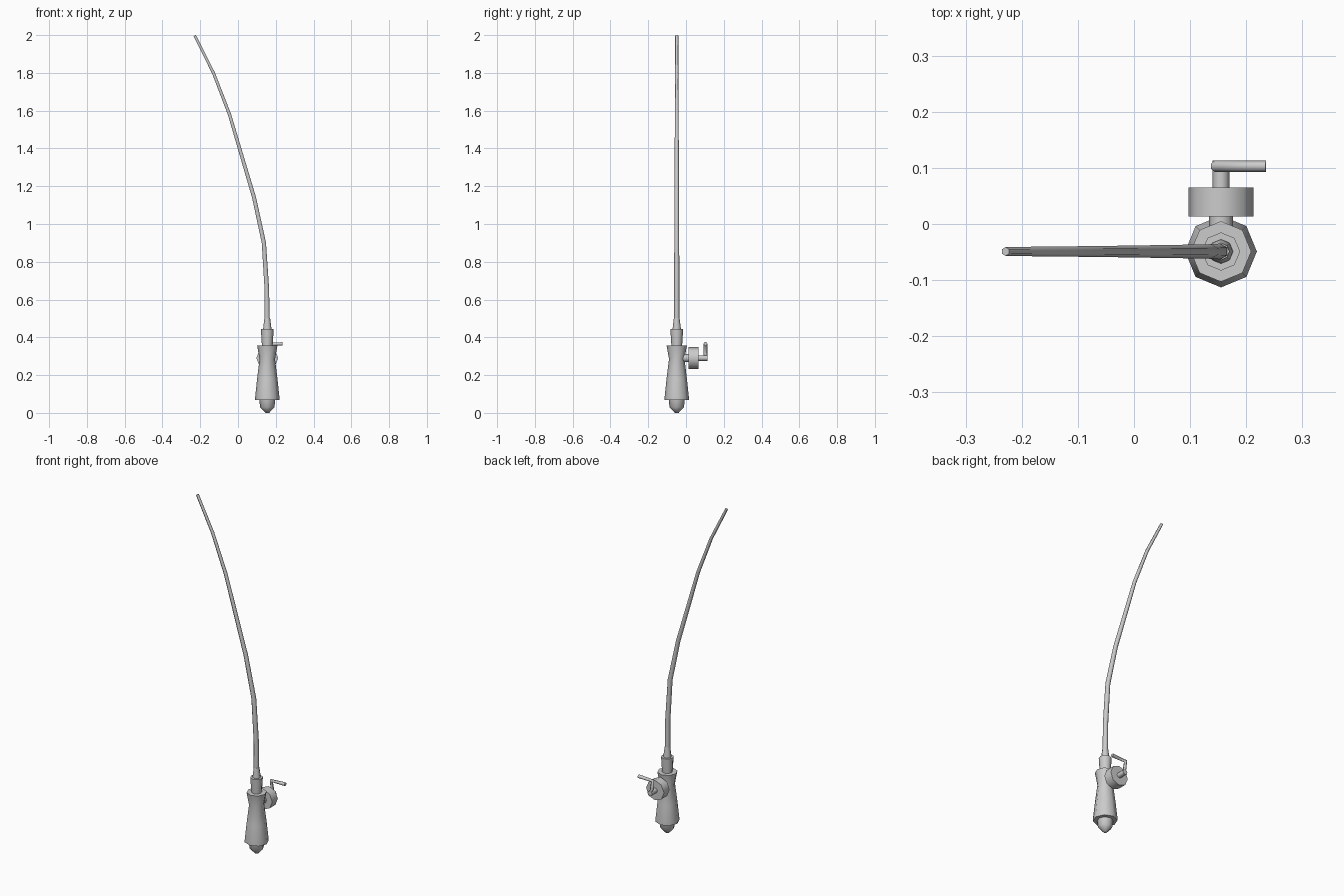
import bpy, bmesh, math
from mathutils import Vector

if "Cube" in bpy.data.objects:
    bpy.data.objects.remove(bpy.data.objects["Cube"])

CX, CY = 0.155, -0.049      # handle axis
REEL_Z = 0.29


def lathe(name, profile, origin, axis='Z', sides=8, smooth=50):
    """Revolve (radius, height) pairs around an axis; the ends are closed."""
    bm = bmesh.new()
    rings = []
    for r, h in profile:
        ring = []
        for i in range(sides):
            a = 2 * math.pi * i / sides
            c, s = r * math.cos(a), r * math.sin(a)
            p = Vector((c, s, h)) if axis == 'Z' else Vector((c, h, s))
            ring.append(bm.verts.new(p + Vector(origin)))
        rings.append(ring)
    for a, b in zip(rings, rings[1:]):
        for i in range(sides):
            j = (i + 1) % sides
            bm.faces.new((a[i], a[j], b[j], b[i]))
    bm.faces.new(rings[0])
    bm.faces.new(rings[-1])
    bmesh.ops.remove_doubles(bm, verts=bm.verts, dist=1e-5)
    bmesh.ops.recalc_face_normals(bm, faces=bm.faces)
    me = bpy.data.meshes.new(name)
    bm.to_mesh(me)
    bm.free()
    ob = bpy.data.objects.new(name, me)
    bpy.context.collection.objects.link(ob)
    bpy.ops.object.select_all(action='DESELECT')
    ob.select_set(True)
    bpy.context.view_layer.objects.active = ob
    bpy.ops.object.shade_smooth_by_angle(angle=math.radians(smooth))
    return ob


def tube(name, points, radii, resolution=1):
    """Round bar along a straight-segment path with a radius per point."""
    cu = bpy.data.curves.new(name, 'CURVE')
    cu.dimensions = '3D'
    cu.bevel_depth = 1.0
    cu.bevel_resolution = resolution
    cu.use_fill_caps = True
    sp = cu.splines.new('POLY')
    sp.points.add(len(points) - 1)
    for pt, co, r in zip(sp.points, points, radii):
        pt.co = (*co, 1)
        pt.radius = r
    ob = bpy.data.objects.new(name, cu)
    bpy.context.collection.objects.link(ob)
    return ob


# Butt cap under the grip
lathe("butt_cap", [(0.010, 0.0), (0.038, 0.03), (0.043, 0.075)], (CX, CY, 0))
# Waisted grip
lathe("grip", [(0.064, 0.068), (0.064, 0.085), (0.054, 0.18), (0.041, 0.285),
               (0.054, 0.358)], (CX, CY, 0))
# Collar and ferrule above the grip
lathe("collar", [(0.028, 0.35), (0.034, 0.445)], (CX, CY, 0))
lathe("ferrule", [(0.022, 0.44), (0.021, 0.455), (0.015, 0.503)], (CX, CY, 0))

# Bent, tapering rod
path = [(0.154, 0.48), (0.153, 0.65), (0.137, 0.90), (0.085, 1.14),
        (-0.045, 1.58), (-0.13, 1.80), (-0.229, 1.997)]
tube("rod", [(x, CY, z) for x, z in path],
     [0.0145, 0.014, 0.013, 0.012, 0.010, 0.009, 0.008])

# Reel: foot, drum and crank axle along y
lathe("reel_foot", [(0.021, -0.03), (0.021, 0.02)], (CX, 0, REEL_Z), 'Y')
lathe("reel_drum", [(0.058, 0.013), (0.058, 0.065)], (CX, 0, REEL_Z), 'Y')
lathe("crank_axle", [(0.015, 0.06), (0.015, 0.113)], (CX, 0, REEL_Z), 'Y')

# Crank arm with sideways handle
tube("crank_arm", [(CX, 0.103, 0.283), (0.144, 0.103, 0.363), (0.235, 0.103, 0.366)],
     [0.010, 0.010, 0.010])
